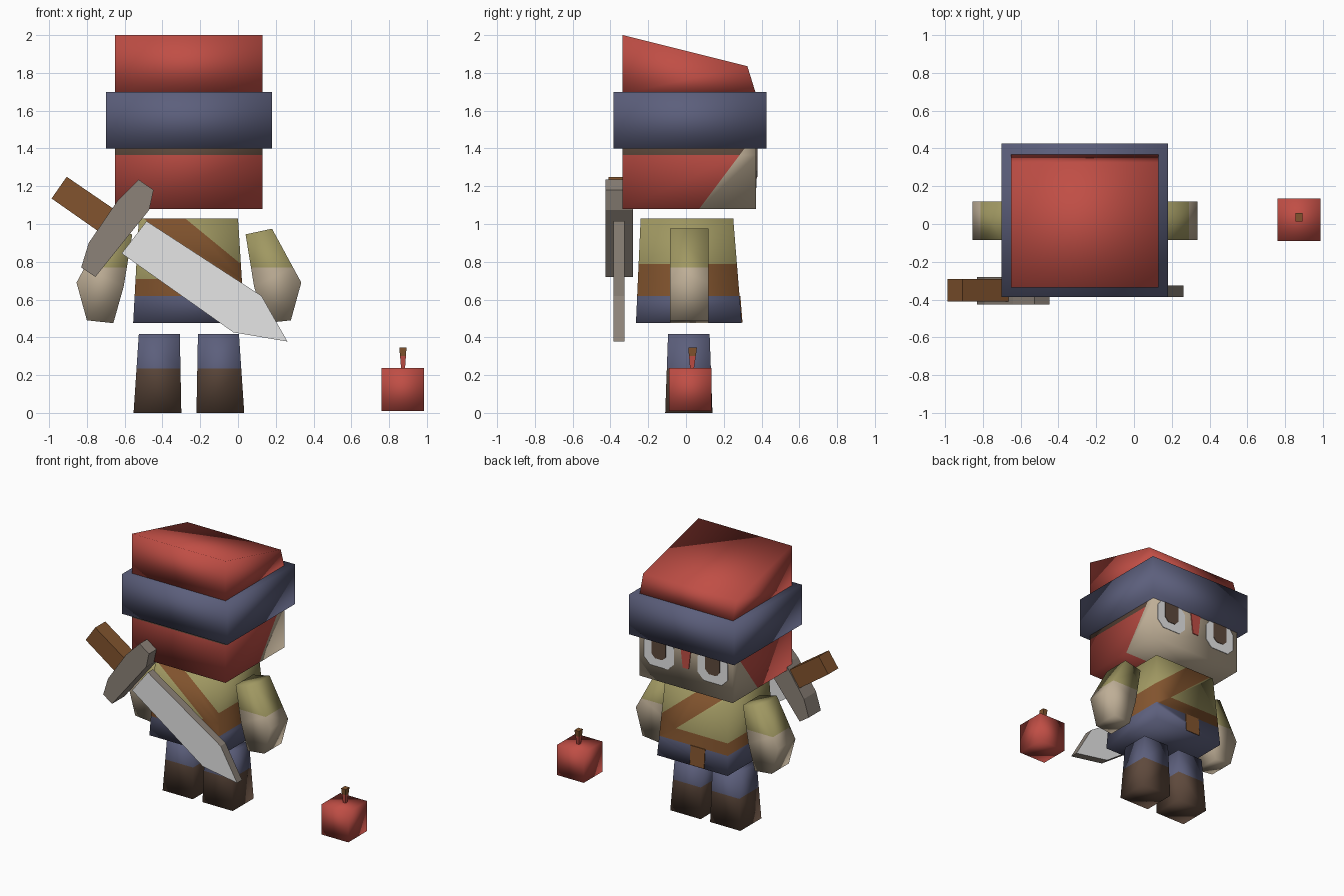
import bpy, bmesh, math
from mathutils import Vector

if "Cube" in bpy.data.objects:
    bpy.data.objects.remove(bpy.data.objects["Cube"])

CX = -0.26  # figure's own mirror line


def material(name, r, g, b):
    def lin(v):
        v /= 255
        return v / 12.92 if v <= 0.04045 else ((v + 0.055) / 1.055) ** 2.4
    m = bpy.data.materials.new(name)
    m.diffuse_color = (lin(r), lin(g), lin(b), 1)
    m.use_nodes = True
    m.node_tree.nodes["Principled BSDF"].inputs["Base Color"].default_value = m.diffuse_color
    return m


RED = material("red", 192, 78, 69)
BLUE = material("slate_blue", 92, 95, 124)
SKIN = material("skin", 190, 174, 150)
OLIVE = material("olive_cloth", 160, 152, 98)
LEATHER = material("leather_brown", 130, 84, 46)
BOOT = material("boot_brown", 94, 73, 60)
METAL = material("dull_metal", 140, 130, 120)
WHITE = material("white", 230, 230, 230)


def finish(name, bm, mats, cuts=(), rule=None, smooth=False):
    """Slice the mesh by planes, then choose each face's material by rule."""
    for co, no in cuts:
        bmesh.ops.bisect_plane(bm, geom=bm.verts[:] + bm.edges[:] + bm.faces[:],
                               plane_co=co, plane_no=no, dist=1e-5)
    bmesh.ops.recalc_face_normals(bm, faces=bm.faces[:])
    for f in bm.faces:
        f.smooth = smooth
        if rule:
            f.material_index = rule(f.calc_center_median(), f.normal)
    me = bpy.data.meshes.new(name)
    bm.to_mesh(me)
    bm.free()
    for m in mats:
        me.materials.append(m)
    ob = bpy.data.objects.new(name, me)
    bpy.context.collection.objects.link(ob)
    return ob


def loft(name, z0, r0, z1, r1, mats, **kw):
    """Four-sided block between rectangles (x0, x1, y0, y1)."""
    bm = bmesh.new()
    rings = []
    for z, (xa, xb, ya, yb) in ((z0, r0), (z1, r1)):
        rings.append([bm.verts.new((x, y, z)) for x, y in
                      ((xa, ya), (xb, ya), (xb, yb), (xa, yb))])
    lo, hi = rings
    bm.faces.new(lo)
    bm.faces.new(hi)
    for i in range(4):
        j = (i + 1) % 4
        bm.faces.new((lo[i], lo[j], hi[j], hi[i]))
    return finish(name, bm, mats, **kw)


def box(name, r, z0, z1, mats, **kw):
    return loft(name, z0, r, z1, r, mats, **kw)


def prism(name, pts, y0, y1, mats, **kw):
    """Outline in x, z extruded along y."""
    bm = bmesh.new()
    a = [bm.verts.new((x, y0, z)) for x, z in pts]
    b = [bm.verts.new((x, y1, z)) for x, z in pts]
    bm.faces.new(a)
    bm.faces.new(b)
    for i in range(len(pts)):
        j = (i + 1) % len(pts)
        bm.faces.new((a[i], a[j], b[j], b[i]))
    return finish(name, bm, mats, **kw)


# Head: hair at the back, skin wedge at the face, dark line under the band
def head_rule(c, n):
    if c.y > 0.07 + 0.75 * (c.z - 1.08):
        return 1
    return 2 if c.z > 1.365 and abs(n.z) < 0.5 else 0


box("head", (-0.65, 0.13, -0.335, 0.37), 1.08, 1.5, [RED, SKIN, BOOT],
    cuts=[((0, 0.07, 1.08), (0, 1, -0.75)), ((0, 0, 1.365), (0, 0, 1))],
    rule=head_rule, smooth=True)

# Hat: band and sloping crown
box("hat_band", (-0.70, 0.18, -0.385, 0.425), 1.40, 1.70, [BLUE], smooth=True)
bm = bmesh.new()
profile = [(-0.335, 1.69), (-0.335, 2.0), (0.325, 1.835), (0.37, 1.69)]
sides = [[bm.verts.new((x, y, z)) for y, z in profile] for x in (-0.65, 0.13)]
for s in sides:
    bm.faces.new(s)
for i in range(4):
    j = (i + 1) % 4
    bm.faces.new((sides[0][i], sides[0][j], sides[1][j], sides[1][i]))
finish("hat_crown", bm, [RED], smooth=True)

# Face: eyes, pupils and nose as thin plates
for side, tag in ((-1, "left"), (1, "right")):
    ex = CX + side * 0.225
    eye = [(ex + 0.125 * sx, z) for sx, z in
           ((-0.6, 1.19), (0.6, 1.19), (1, 1.24), (1, 1.36),
            (0.7, 1.41), (-0.7, 1.41), (-1, 1.36), (-1, 1.24))]
    prism(tag + "_eye", eye, 0.368, 0.374, [WHITE])
    pupil = [(ex + 0.06 * sx, z) for sx, z in
             ((-0.5, 1.25), (0.5, 1.25), (1, 1.28), (1, 1.41), (-1, 1.41), (-1, 1.28))]
    prism(tag + "_pupil", pupil, 0.370, 0.378, [BOOT])
prism("nose_mark", [(CX - 0.025, 1.24), (CX + 0.025, 1.24), (CX + 0.045, 1.41),
                    (CX - 0.045, 1.41)], 0.368, 0.376, [RED])


# Torso: skirt, belt and a strap over one shoulder
def torso_rule(c, n):
    if c.z < 0.62:
        return 0
    strap = 1.03 - 0.82 * (c.x + 0.5) < c.z < 1.03 - 0.82 * (c.x + 0.28)
    return 1 if c.z < 0.71 or strap else 2


loft("torso", 0.475, (-0.555, 0.035, -0.265, 0.295),
     1.03, (-0.525, 0.0, -0.24, 0.25), [BLUE, LEATHER, OLIVE],
     cuts=[((0, 0, 0.62), (0, 0, 1)), ((0, 0, 0.71), (0, 0, 1)),
           ((-0.28, 0, 1.03), (0.82, 0, 1)), ((-0.5, 0, 1.03), (0.82, 0, 1))],
     rule=torso_rule, smooth=True)
loft("belt_tab", 0.478, (-0.36, -0.24, 0.291, 0.299),
     0.62, (-0.36, -0.24, 0.280, 0.288), [LEATHER])

# Arms and legs, mirrored about the figure's centre
arm = [(0.04, 0.945), (0.18, 0.975), (0.335, 0.69), (0.28, 0.49),
       (0.14, 0.475), (0.085, 0.67)]
for side, tag in ((1, "right"), (-1, "left")):
    def mx(x):
        return CX + side * (x - CX)
    prism(tag + "_arm", [(mx(x), z) for x, z in arm], -0.085, 0.12, [OLIVE, SKIN],
          cuts=[((0, 0, 0.77), (0, 0, 1))],
          rule=lambda c, n: 0 if c.z > 0.77 else 1, smooth=True)
    loft(tag + "_leg", 0.0, (mx(-0.22), mx(0.033), -0.11, 0.14),
         0.418, (mx(-0.212), mx(0.005), -0.095, 0.125), [BLUE, BOOT],
         cuts=[((0, 0, 0.235), (0, 0, 1))],
         rule=lambda c, n: 0 if c.z > 0.235 else 1, smooth=True)

# Sword held behind the back
prism("sword_handle", [(-0.907, 1.25), (-0.987, 1.135), (-0.68, 0.92), (-0.60, 1.04)],
      -0.41, -0.29, [LEATHER])
prism("sword_guard", [(-0.526, 1.235), (-0.447, 1.18), (-0.47, 1.075), (-0.755, 0.72),
                      (-0.83, 0.77), (-0.79, 0.90), (-0.64, 1.12)],
      -0.425, -0.28, [METAL])
prism("sword_blade", [(-0.484, 1.015), (0.124, 0.62), (0.262, 0.378),
                      (-0.024, 0.426), (-0.616, 0.844)],
      -0.385, -0.325, [WHITE, METAL],
      rule=lambda c, n: 0 if abs(n.y) > 0.5 else 1)

# Apple on the ground with its stem
box("apple", (0.76, 0.985, -0.09, 0.135), 0.01, 0.237, [RED], smooth=True)
loft("apple_stem", 0.23, (0.864, 0.884, 0.022, 0.042),
     0.345, (0.854, 0.892, 0.012, 0.058), [RED, LEATHER],
     cuts=[((0, 0, 0.30), (0, 0, 1))], rule=lambda c, n: 1 if c.z > 0.30 else 0)
